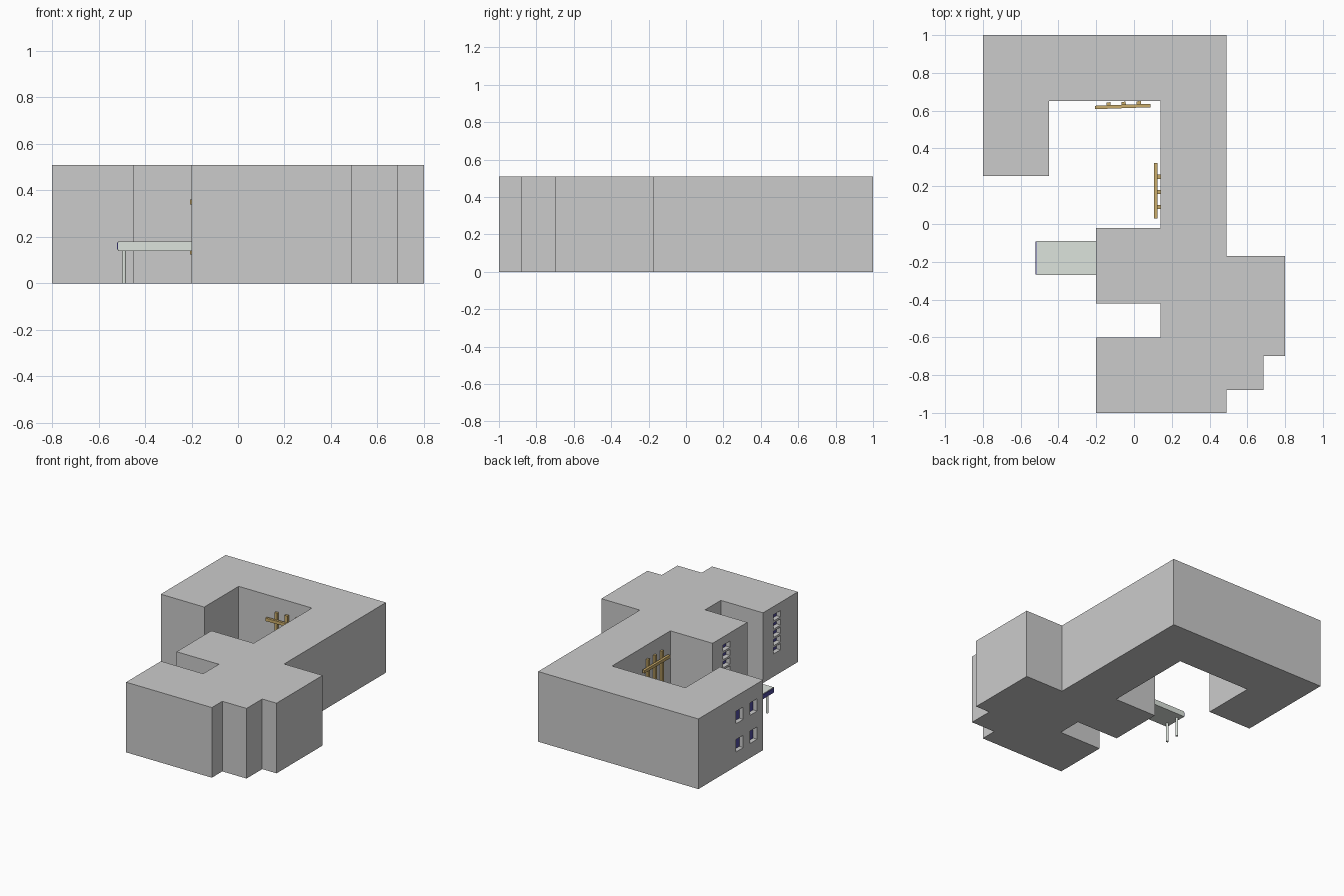
import bpy, bmesh, math
from mathutils import Vector, Matrix

if "Cube" in bpy.data.objects:
    bpy.data.objects.remove(bpy.data.objects["Cube"])


def material(name, rgb):
    m = bpy.data.materials.new(name)
    m.diffuse_color = (*rgb, 1)
    m.use_nodes = True
    m.node_tree.nodes["Principled BSDF"].inputs["Base Color"].default_value = m.diffuse_color
    return m


def finish(name, bm, mat=None):
    bmesh.ops.recalc_face_normals(bm, faces=bm.faces[:])
    me = bpy.data.meshes.new(name)
    bm.to_mesh(me)
    bm.free()
    ob = bpy.data.objects.new(name, me)
    bpy.context.collection.objects.link(ob)
    if mat:
        me.materials.append(mat)
    return ob


def add_box(bm, lo, hi):
    lo, hi = Vector(lo), Vector(hi)
    m = Matrix.Translation((lo + hi) / 2) @ Matrix.Diagonal((*(hi - lo), 1))
    bmesh.ops.create_cube(bm, size=1, matrix=m)


def boxes(name, spans, mat=None):
    bm = bmesh.new()
    for lo, hi in spans:
        add_box(bm, lo, hi)
    return finish(name, bm, mat)


blue = material("window_blue", (0.08, 0.07, 0.35))
wood = material("wood", (0.60, 0.42, 0.15))
pale = material("canopy_pale", (0.72, 0.77, 0.72))

# Building: stepped footprint pulled up to a flat roof
H = 0.51
plan = [(-0.80, 1.0), (0.49, 1.0), (0.49, -0.17), (0.80, -0.17), (0.80, -0.70),
        (0.685, -0.70), (0.685, -0.88), (0.49, -0.88), (0.49, -1.0), (-0.20, -1.0),
        (-0.20, -0.60), (0.14, -0.60), (0.14, -0.42), (-0.20, -0.42), (-0.20, -0.02),
        (0.14, -0.02), (0.14, 0.65), (-0.45, 0.65), (-0.45, 0.255), (-0.80, 0.255)]
bm = bmesh.new()
base = bm.faces.new([bm.verts.new((x, y, 0)) for x, y in plan])
top = bmesh.ops.extrude_face_region(bm, geom=[base])
bmesh.ops.translate(bm, vec=(0, 0, H), verts=[v for v in top["geom"] if isinstance(v, bmesh.types.BMVert)])
building = finish("building", bm)

# Window openings on the left-hand walls: (wall x, y0, y1, z0, z1)
openings = []
for y0 in (0.325, 0.485):
    for z0 in (0.105, 0.31):
        openings.append((-0.80, y0, y0 + 0.085, z0, z0 + 0.09))
for y0, count in ((-0.80, 5), (-0.22, 4)):
    for i in range(count):
        z1 = 0.45 - i * 0.06
        openings.append((-0.20, y0, y0 + 0.08, z1 - 0.045, z1))

D = 0.035
cutter = boxes("window_cutter", [((x - 0.02, a, c), (x + D, b, d)) for x, a, b, c, d in openings])
cutter.hide_render = True
mod = building.modifiers.new("windows", "BOOLEAN")
mod.object = cutter
mod.solver = "EXACT"
bpy.context.view_layer.objects.active = building
bpy.ops.object.modifier_apply(modifier=mod.name)
bpy.data.objects.remove(cutter)

# Glass at the back of each recess
boxes("window_glass", [((x + D - 0.003, a, c), (x + D, b, d)) for x, a, b, c, d in openings], blue)

# Entrance canopy, its coloured fascia and two posts
boxes("entrance_canopy", [((-0.517, -0.27, 0.14), (-0.20, -0.09, 0.18))], pale)
boxes("canopy_fascia", [((-0.521, -0.268, 0.145), (-0.517, -0.092, 0.175))], blue)
bm = bmesh.new()
for y in (-0.235, -0.135):
    bmesh.ops.create_cone(bm, cap_ends=True, segments=16, radius1=0.009, radius2=0.009,
                          depth=0.14, matrix=Matrix.Translation((-0.49, y, 0.07)))
posts = finish("canopy_posts", bm, pale)
bpy.context.view_layer.objects.active = posts
posts.select_set(True)
bpy.ops.object.shade_smooth_by_angle()


# Wooden trellis: local x along the wall, local y out of the wall
def trellis(name, location, angle):
    spans = [((-0.147, -0.034, z - 0.011), (0.147, -0.016, z + 0.011)) for z in (0.135, 0.35)]
    spans += [((x - 0.011, -0.018, 0.07), (x + 0.011, 0.0, 0.41)) for x in (-0.075, 0.005, 0.085)]
    ob = boxes(name, spans, wood)
    ob.location = location
    ob.rotation_euler.z = math.radians(angle)


trellis("trellis_back", (-0.06, 0.647, 0), 2)
trellis("trellis_side", (0.141, 0.175, 0), -90)
